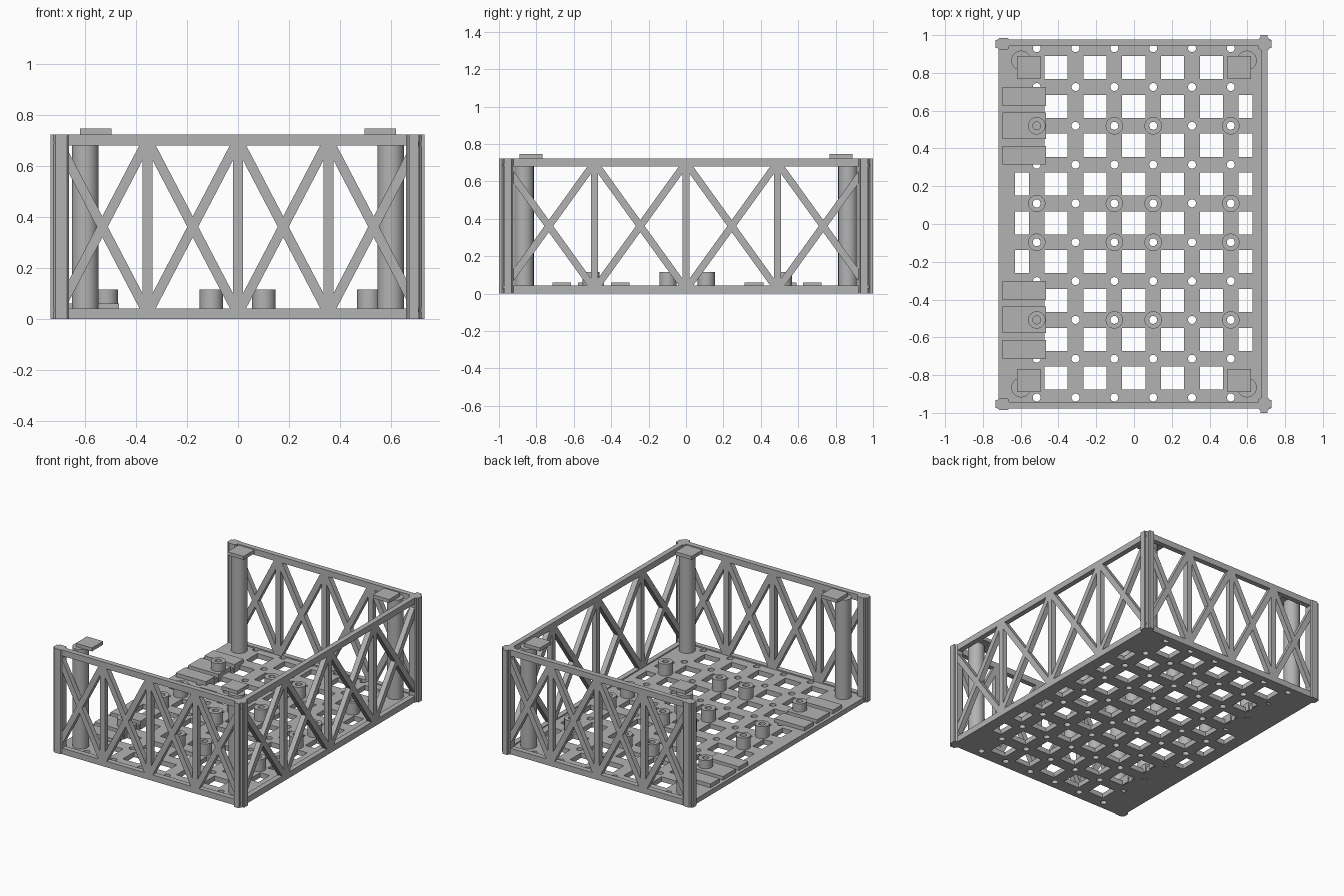
import bpy, bmesh, math
from mathutils import Matrix, Vector

if "Cube" in bpy.data.objects:
    bpy.data.objects.remove(bpy.data.objects["Cube"])

grey = bpy.data.materials.new("light_grey")
grey.use_nodes = True
GREY = (0.45, 0.45, 0.45, 1)
grey.diffuse_color = GREY
grey.node_tree.nodes["Principled BSDF"].inputs["Base Color"].default_value = GREY

PITCH = 0.2055
XS = [-0.515 + PITCH * i for i in range(6)]
YS = [PITCH * (j - 4.5) + 0.006 for j in range(10)]
TOP, RAIL, FLOOR = 0.722, 0.042, 0.034
WALL_X, WALL_Y, LEFT = 0.708, 0.978, -0.717


def box(bm, x0, x1, y0, y1, z0, z1):
    m = Matrix.Translation(((x0 + x1) / 2, (y0 + y1) / 2, (z0 + z1) / 2))
    bmesh.ops.create_cube(bm, size=1, matrix=m @ Matrix.Diagonal((x1 - x0, y1 - y0, z1 - z0, 1)))


def cyl(bm, x, y, z0, z1, r, n=32):
    bmesh.ops.create_cone(bm, cap_ends=True, segments=n, radius1=r, radius2=r, depth=z1 - z0,
                          matrix=Matrix.Translation((x, y, (z0 + z1) / 2)))


def finish(bm, name, smooth=False):
    me = bpy.data.meshes.new(name)
    bm.to_mesh(me)
    bm.free()
    me.materials.append(grey)
    ob = bpy.data.objects.new(name, me)
    bpy.context.collection.objects.link(ob)
    if smooth:
        bpy.ops.object.select_all(action="DESELECT")
        ob.select_set(True)
        bpy.context.view_layer.objects.active = ob
        bpy.ops.object.shade_smooth_by_angle(angle=math.radians(35))
    return ob


# Perforated floor plate: square windows, screw holes and strap grooves
bm = bmesh.new()
for j in range(9):
    yc = (YS[j] + YS[j + 1]) / 2
    y0, y1 = yc - 0.061, yc + 0.061
    for i in range(5):
        xc = (XS[i] + XS[i + 1]) / 2
        box(bm, xc - 0.061, xc + 0.061, y0, y1, -0.1, 0.1)
    if 1 <= j <= 7:
        box(bm, XS[5] + 0.042, 0.627, y0, y1, -0.1, 0.1)
    if 3 <= j <= 5:
        box(bm, -0.63, XS[0] - 0.042, y0, y1, -0.1, 0.1)
for x in XS:
    for y in YS:
        cyl(bm, x, y, -0.1, 0.1, 0.021, 20)
cutter = finish(bm, "floor_cutter")
cutter.hide_render = True
cutter.hide_set(True)
bm = bmesh.new()
box(bm, LEFT, WALL_X - 0.01, -WALL_Y + 0.01, WALL_Y - 0.01, 0, FLOOR)
floor = finish(bm, "floor_plate")
cut = floor.modifiers.new("openings", "BOOLEAN")
cut.object, cut.operation, cut.solver = cutter, "DIFFERENCE", "EXACT"


# Truss walls, drawn along u and extruded by depth
def truss(name, half, to_world, start=None):
    bm = bmesh.new()
    depth, w = 0.036, 0.038
    s = -half if start is None else start
    box(bm, s, half, 0, depth, 0, RAIL)
    box(bm, s, half, 0, depth, TOP - RAIL, TOP)
    cell = half / 2
    lo, hi = 0.022, TOP - 0.022
    for k in range(-1, 2):
        box(bm, k * cell - w / 2, k * cell + w / 2, 0, depth, lo, hi)
    for k in range(-2, 2):
        for za, zb in ((lo, hi), (hi, lo)):
            a, b = Vector((k * cell, 0, za)), Vector(((k + 1) * cell, 0, zb))
            d = b - a
            m = (Matrix.Translation((a + b) / 2 + Vector((0, depth / 2, 0)))
                 @ Matrix.Rotation(-math.atan2(d.z, d.x), 4, "Y")
                 @ Matrix.Diagonal((d.length, depth, w, 1)))
            bmesh.ops.create_cube(bm, size=1, matrix=m)
    bmesh.ops.transform(bm, matrix=to_world, verts=bm.verts)
    return finish(bm, name)


truss("front_wall", WALL_X, Matrix.Translation((0, -WALL_Y, 0)))
truss("back_wall", WALL_X, Matrix.Translation((0, WALL_Y - 0.036, 0)))
truss("left_wall", WALL_Y, Matrix.Translation((WALL_X, 0, 0)) @ Matrix.Rotation(math.pi / 2, 4, "Z"))

# Corner posts with narrow outer ribs
for side, s in (("front", -1), ("back", 1)):
    for hand, px, sx in (("left", 0.688, 1), ("right", -0.692, -1)):
        bm = bmesh.new()
        y = s * 0.953
        box(bm, px - 0.03, px + 0.03, y - 0.032, y + 0.032, 0, TOP)
        edges = [e for e in bm.edges if abs(e.verts[0].co.z - e.verts[1].co.z) > 0.5]
        bmesh.ops.bevel(bm, geom=edges, offset=0.008, segments=1, affect="EDGES")
        rib = sorted((px, px + sx * 0.041))
        box(bm, rib[0], rib[1], y - 0.02, y + 0.02, 0, TOP)
        if hand == "left":
            rib = sorted((y, s * 1.0))
            box(bm, px - 0.018, px + 0.018, rib[0], rib[1], 0, TOP)
        finish(bm, f"{side}_{hand}_corner_post")

# Round columns carrying offset square tabs
for side, s in (("front", -1), ("back", 1)):
    for hand, h in (("left", 1), ("right", -1)):
        bm = bmesh.new()
        cyl(bm, h * 0.598, s * 0.866, 0.001, TOP, 0.052, 48)
        finish(bm, f"{side}_{hand}_column", True)
        bm = bmesh.new()
        cx, cy = h * 0.557, s * 0.829
        box(bm, cx - 0.062, cx + 0.062, cy - 0.061, cy + 0.061, TOP, 0.746)
        finish(bm, f"{side}_{hand}_tab")

# Hollow standoffs on the screw grid
for i in (0, 2, 3, 5):
    for j in (2, 4, 5, 7):
        bm = bmesh.new()
        outline = ((0.021, FLOOR - 0.002), (0.046, FLOOR - 0.002), (0.046, 0.116), (0.021, 0.116))
        vs = [bm.verts.new((r, 0, z)) for r, z in outline]
        es = [bm.edges.new((vs[k], vs[(k + 1) % 4])) for k in range(4)]
        bmesh.ops.spin(bm, geom=vs + es, cent=(0, 0, 0), axis=(0, 0, 1), angle=math.tau, steps=32)
        bmesh.ops.remove_doubles(bm, verts=bm.verts, dist=0.0001)
        bmesh.ops.recalc_face_normals(bm, faces=bm.faces)
        bmesh.ops.translate(bm, verts=bm.verts, vec=(XS[i], YS[j], 0))
        finish(bm, f"standoff_{i}_{j}", True)

# Mounting pads on the open side, split by two strap gaps
for side, yc in (("front", YS[2]), ("back", YS[7])):
    bm = bmesh.new()
    for a, b in ((-0.206, -0.106), (-0.07, 0.07), (0.106, 0.206)):
        box(bm, -0.696, -0.465, yc + a, yc + b, 0.002, 0.06)
    finish(bm, f"{side}_mounting_pad")
